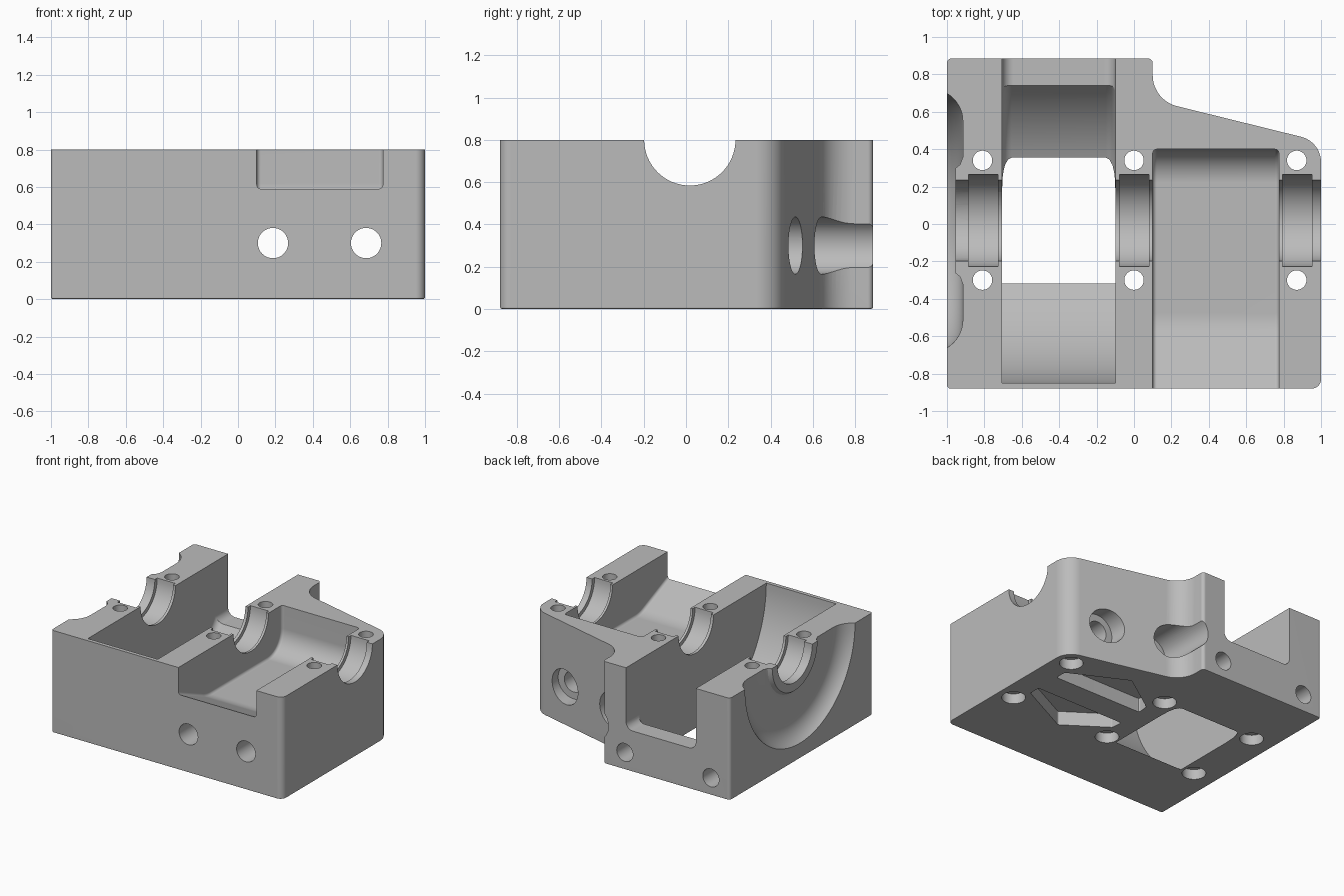
import bpy, bmesh
from math import sin, cos, tan, pi, radians
from mathutils import Vector

cube = bpy.data.objects.get("Cube")
if cube:
    bpy.data.objects.remove(cube, do_unlink=True)

SHAFT = (0.018, 0.8)      # shaft axis (y, z), lying in the split plane
SPLIT = 0.8

metal = bpy.data.materials.new("grey_metal")
metal.use_nodes = True
grey = (0.5, 0.5, 0.5, 1)
metal.diffuse_color = grey
metal.node_tree.nodes["Principled BSDF"].inputs["Base Color"].default_value = grey


def rounded(corners, n=10):
    """Polygon from (a, b, radius) corners, each radius drawn as an arc."""
    out = []
    for i, (a, b, r) in enumerate(corners):
        p = Vector((a, b))
        if r == 0:
            out.append(p)
            continue
        d1 = (Vector(corners[i - 1][:2]) - p).normalized()
        d2 = (Vector(corners[(i + 1) % len(corners)][:2]) - p).normalized()
        half = d1.angle(d2) / 2
        c = p + (d1 + d2).normalized() * r / sin(half)
        s = (p + d1 * r / tan(half) - c).normalized()
        e = (p + d2 * r / tan(half) - c).normalized()
        out += [c + s.slerp(e, k / n).normalized() * r for k in range(n + 1)]
    return out


def arc(centre, r, start, end, n):
    angles = [radians(start + (end - start) * k / n) for k in range(n + 1)]
    return [(centre[0] + r * cos(t), centre[1] + r * sin(t)) for t in angles]


def circle(centre, r):
    return arc(centre, r, 0, 360, 64)[:-1]


def to_object(name, bm):
    bmesh.ops.recalc_face_normals(bm, faces=bm.faces)
    me = bpy.data.meshes.new(name)
    bm.to_mesh(me)
    bm.free()
    ob = bpy.data.objects.new(name, me)
    bpy.context.collection.objects.link(ob)
    return ob


def prism(name, axis, pts, lo, hi, cap_bevel=0, foot_bevel=0):
    """Extrude a closed outline along an axis, optionally rounding edges."""
    place = {"x": lambda a, b, t: (t, a, b),
             "y": lambda a, b, t: (a, t, b),
             "z": lambda a, b, t: (a, b, t)}[axis]
    bm = bmesh.new()
    rings = [[bm.verts.new(place(p[0], p[1], t)) for p in pts] for t in (lo, hi)]
    caps = [bm.faces.new(r) for r in rings]
    for i in range(len(pts)):
        bm.faces.new((rings[0][i - 1], rings[0][i], rings[1][i], rings[1][i - 1]))
    bmesh.ops.recalc_face_normals(bm, faces=bm.faces)
    if cap_bevel:
        edges = [e for f in caps for e in f.edges
                 if sum(v.co.z for v in e.verts) / 2 < SPLIT + 0.08]
        bmesh.ops.bevel(bm, geom=edges, offset=cap_bevel, segments=4,
                        profile=0.5, affect="EDGES")
    if foot_bevel:
        bmesh.ops.bevel(bm, geom=list(caps[0].edges), offset=foot_bevel,
                        segments=2, profile=0.5, affect="EDGES")
    return to_object(name, bm)


def lathe(name, profile, centre):
    """Spin a closed (x, radius) profile about an axis parallel to x."""
    bm = bmesh.new()
    vs = [bm.verts.new((x, centre[0] + r, centre[1])) for x, r in profile]
    es = [bm.edges.new(pair) for pair in zip(vs, vs[1:])]
    bmesh.ops.spin(bm, geom=vs + es, cent=(0, *centre), axis=(1, 0, 0),
                   angle=2 * pi, steps=80, use_merge=True)
    bmesh.ops.remove_doubles(bm, verts=bm.verts, dist=0.0001)
    return to_object(name, bm)


# Main block with the sloped rear shoulder
housing = prism("gearbox_housing", "z", rounded([
    (-1, -0.88, 0.02), (1, -0.88, 0.05), (1, 0.44, 0.14),
    (0.1, 0.662, 0.17), (0.1, 0.885, 0.025), (-1, 0.885, 0.025)]),
    0, SPLIT, foot_bevel=0.01)
cutters = []

# Large gear well: sharp front half, rounded rear half, rear opening
R, bottom = 0.868, SPLIT - 0.868
xs = (-0.705, -0.1)
front_arc = arc(SHAFT, R, 180, 270, 32)
rear_arc = arc(SHAFT, R, 270, 360, 24)
cutters.append(prism("well_front", "x", [(SHAFT[0] - R, 0.9)] + front_arc
                     + [(0.09, bottom), (0.09, 0.9)], *xs))
cutters.append(prism("well_rear", "x", [(0, 0.9), (0, bottom)] + rear_arc
                     + [(SHAFT[0] + R, 0.9)], *xs, cap_bevel=0.05))
cutters.append(prism("well_opening", "y", rounded([
    (xs[0], 0.9, 0), (xs[0], 0.32, 0.06), (xs[1], 0.32, 0.06), (xs[1], 0.9, 0)]),
    0.7, 1))

# Shallow gear well opening to the front
cutters.append(prism("shallow_well", "x", rounded([
    (0.4, 0.9, 0), (0.4, 0.44, 0.18), (-0.53, 0.44, 0.25),
    (-1.0, 0.641, 0), (-1.0, 0.9, 0)]), 0.1, 0.775, cap_bevel=0.022))

# Round recess with a raised boss on the outer wall
recess = [(-1.09, 0)] + list(reversed(arc((-1.09, 0.53), 0.175, 0, 90, 12)))
recess += [(-0.915, 0.34), (-0.93, 0.3), (-0.955, 0.28), (-0.955, 0)]
cutters.append(lathe("wall_recess", recess, SHAFT))

# Shaft bore and three bearing seats
cutters.append(prism("shaft_bore", "x", circle(SHAFT, 0.216), -1.1, 1.1))
for x in (-0.805, 0.002, 0.872):
    cutters.append(prism("bearing_seat", "x", circle(SHAFT, 0.246), x - 0.079, x + 0.079))

# Bolt holes with counterbores below
for x in (-0.81, 0, 0.87):
    for y in (-0.3, 0.34):
        cutters.append(prism("bolt_hole", "z", circle((x, y), 0.052), -0.1, 0.9))
        cutters.append(prism("bolt_counterbore", "z", circle((x, y), 0.085), -0.1, 0.08))

# Long stepped bores through the shallow side
for x in (0.187, 0.685):
    cutters.append(prism("long_bore", "y", circle((x, 0.3), 0.081), -1, 0.6))
    cutters.append(prism("rear_counterbore", "y", circle((x, 0.3), 0.135), 0.41, 1))

# Blind rear holes
for x in (-0.835, -0.09):
    cutters.append(prism("rear_hole", "y", circle((x, 0.135), 0.07), 0.65, 1))

# Two mirrored weight-saving pockets under the shallow well
for side in (-1, 1):
    outline = [(0.05, 0.1), (0.82, 0.1), (0.82, 0.19), (0.38, 0.41), (0.06, 0.19)]
    cutters.append(prism("underside_pocket", "z", rounded(
        [(x, SHAFT[0] + side * y, 0.015) for x, y in outline], 3), -0.1, 0.11))

# Cut everything out of the block
bpy.context.view_layer.objects.active = housing
for c in cutters:
    c.hide_render = True
    mod = housing.modifiers.new(c.name, "BOOLEAN")
    mod.operation, mod.solver, mod.object = "DIFFERENCE", "EXACT", c
    bpy.ops.object.modifier_apply(modifier=mod.name)
    bpy.data.objects.remove(c, do_unlink=True)

# Finish: one colour, smooth curves with crisp edges
housing.data.materials.clear()
housing.data.materials.append(metal)
for f in housing.data.polygons:
    f.material_index = 0
bpy.ops.object.select_all(action="DESELECT")
housing.select_set(True)
bpy.ops.object.shade_smooth_by_angle(angle=radians(30))
weighted = housing.modifiers.new("even_shading", "WEIGHTED_NORMAL")
weighted.keep_sharp = True
